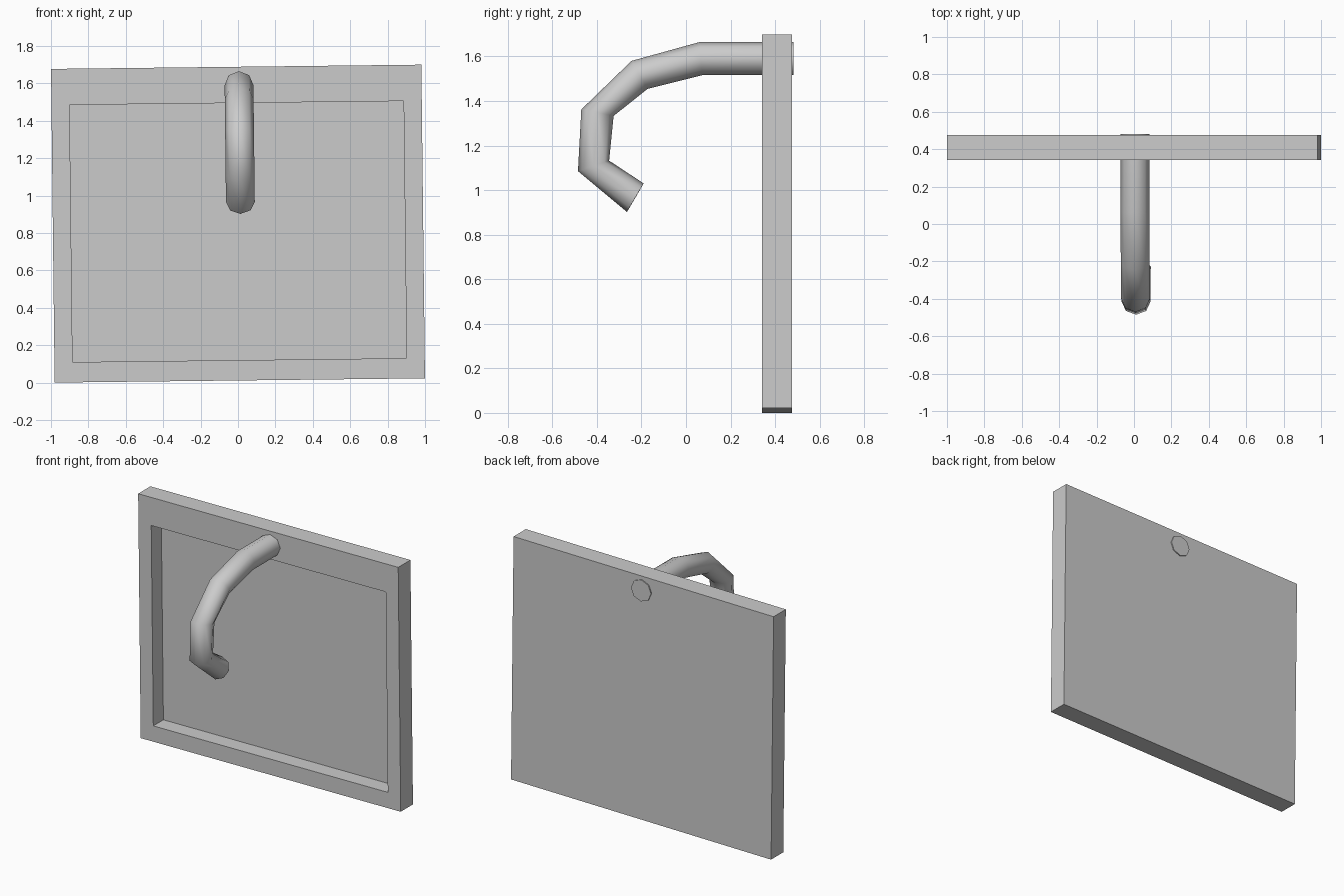
import bpy, bmesh, math
from mathutils import Vector, Matrix

if "Cube" in bpy.data.objects:
    bpy.data.objects.remove(bpy.data.objects["Cube"])

# The whole model leans very slightly about the y axis
TILT = Matrix.Translation((0, 0, 0.85)) @ Matrix.Rotation(-0.0115, 4, 'Y')


def add_object(name, bm):
    bmesh.ops.recalc_face_normals(bm, faces=bm.faces)
    mesh = bpy.data.meshes.new(name)
    bm.to_mesh(mesh)
    bm.free()
    obj = bpy.data.objects.new(name, mesh)
    bpy.context.collection.objects.link(obj)
    obj.matrix_world = TILT
    return obj


# Back plate: box with a shallow recess in the front face
W, H, Y0, Y1, DEPTH = 1.98, 1.677, 0.342, 0.475, 0.11
bm = bmesh.new()
bmesh.ops.create_cube(bm, size=1)
bmesh.ops.scale(bm, vec=(W, Y1 - Y0, H), verts=bm.verts)
bmesh.ops.translate(bm, vec=(0, (Y0 + Y1) / 2, 0), verts=bm.verts)
front = min(bm.faces, key=lambda f: f.calc_center_median().y)
bmesh.ops.inset_individual(bm, faces=[front], thickness=0.1)
for v in front.verts:
    v.co.x = math.copysign(0.893, v.co.x)
    v.co.z = 0.645 if v.co.z > 0 else -0.73
floor = bmesh.ops.extrude_discrete_faces(bm, faces=[front])['faces'][0]
bmesh.ops.translate(bm, vec=(0, DEPTH, 0), verts=floor.verts)
add_object("back_plate", bm)

# Hook: eight-sided tube, each ring given by its outer and inner (y, z) point
rings = [((0.482, 1.665), (0.482, 1.516)),
         ((0.062, 1.665), (0.072, 1.516)),
         ((-0.245, 1.580), (-0.172, 1.455)),
         ((-0.470, 1.362), (-0.325, 1.333)),
         ((-0.485, 1.085), (-0.345, 1.132)),
         ((-0.265, 0.902), (-0.190, 1.030))]
SIDES, RX, CX = 8, 0.077, 0.014
bm = bmesh.new()
loops = []
for outer, inner in rings:
    o, i = Vector((CX, *outer)), Vector((CX, *inner))
    mid, half = (o + i) / 2 - Vector((0, 0, 0.85)), (o - i) / 2
    loops.append([bm.verts.new(mid + half * math.cos(a) + Vector((RX * math.sin(a), 0, 0)))
                  for a in (math.tau * k / SIDES for k in range(SIDES))])
for a, b in zip(loops, loops[1:]):
    for k in range(SIDES):
        n = (k + 1) % SIDES
        bm.faces.new((a[k], a[n], b[n], b[k]))
bm.faces.new(loops[0])
bm.faces.new(loops[-1])
hook = add_object("hook", bm)

bpy.context.view_layer.objects.active = hook
hook.select_set(True)
bpy.ops.object.shade_smooth_by_angle(angle=math.radians(62))
